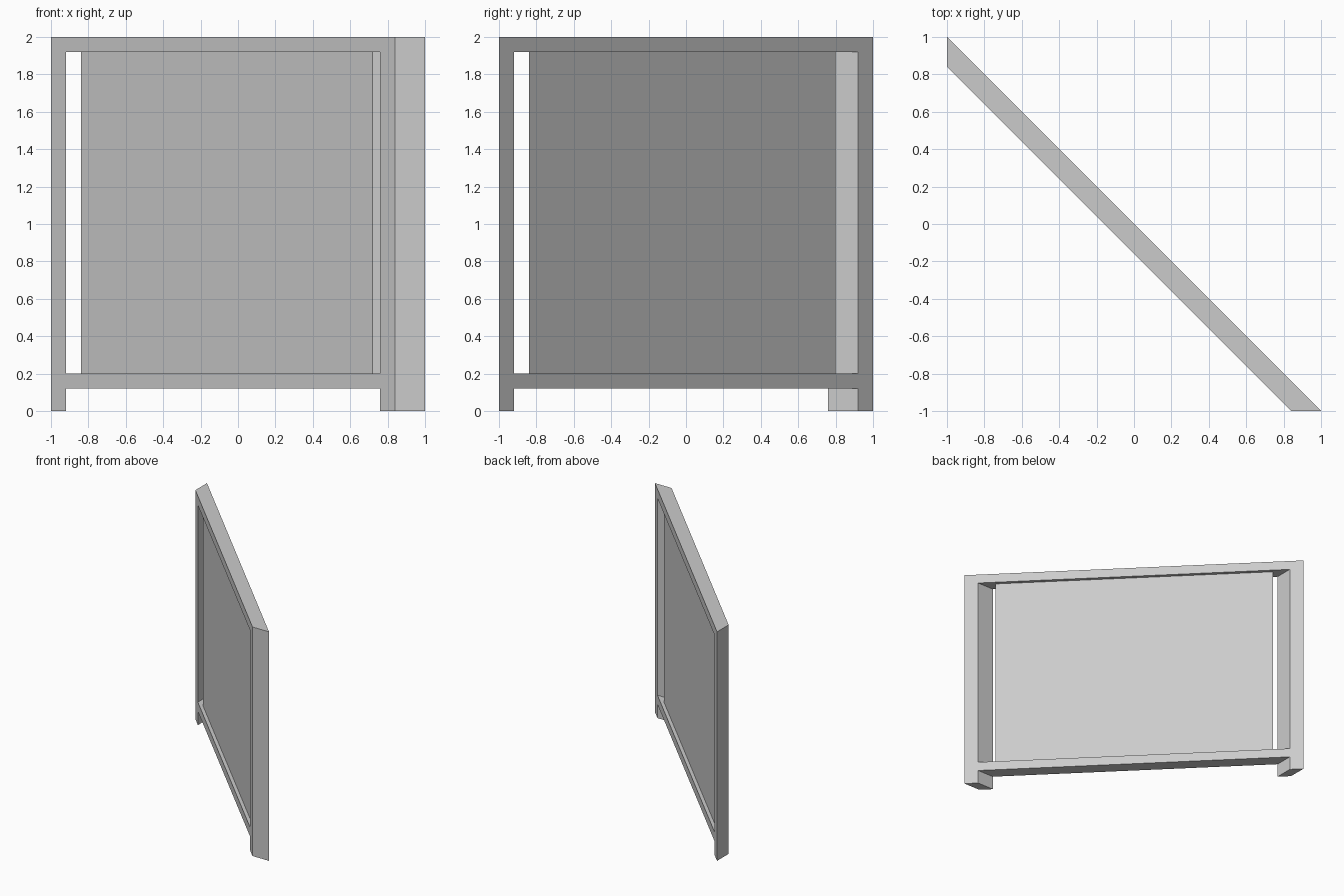
import bpy, bmesh
from math import radians

if "Cube" in bpy.data.objects:
    bpy.data.objects.remove(bpy.data.objects["Cube"])


def mitred(t, d):
    """Plan point on the diagonal at t, set d forward along the mitred end."""
    return (t, -t - d) if t < 0 else (t - d, -t)


def slab(name, cols, rows, near, far, open_cells=()):
    """Diagonal slab from a grid of cells; open_cells are left out."""
    bm = bmesh.new()
    grid = [[bm.verts.new((*mitred(t, near), z)) for z in rows] for t in cols]
    for i in range(len(cols) - 1):
        for j in range(len(rows) - 1):
            if (i, j) not in open_cells:
                bm.faces.new((grid[i][j], grid[i + 1][j],
                              grid[i + 1][j + 1], grid[i][j + 1]))
    front = {v: mitred(t, far) for t, col in zip(cols, grid) for v in col}
    back_faces = bm.faces[:]
    old = {(round(v.co.x, 4), round(v.co.z, 4)): p for v, p in front.items()}
    res = bmesh.ops.extrude_face_region(bm, geom=back_faces, use_keep_orig=True)
    for v in [g for g in res["geom"] if isinstance(g, bmesh.types.BMVert)]:
        v.co.xy = old[(round(v.co.x, 4), round(v.co.z, 4))]
    bmesh.ops.recalc_face_normals(bm, faces=bm.faces[:])
    bmesh.ops.dissolve_limit(bm, angle_limit=radians(1),
                             verts=bm.verts[:], edges=bm.edges[:])
    mesh = bpy.data.meshes.new(name)
    bm.to_mesh(mesh)
    bm.free()
    obj = bpy.data.objects.new(name, mesh)
    bpy.context.collection.objects.link(obj)
    return obj


# Frame: two posts joined by a top and a bottom rail
slab("frame", [-1, -0.92, 0.92, 1], [0, 0.12, 0.2, 1.92, 2], 0, 0.16,
     open_cells={(1, 0), (1, 2)})

# Infill panel, thinner and set clear of the posts
slab("panel", [-0.84, 0.84], [0.2, 1.92], 0.04, 0.12)
